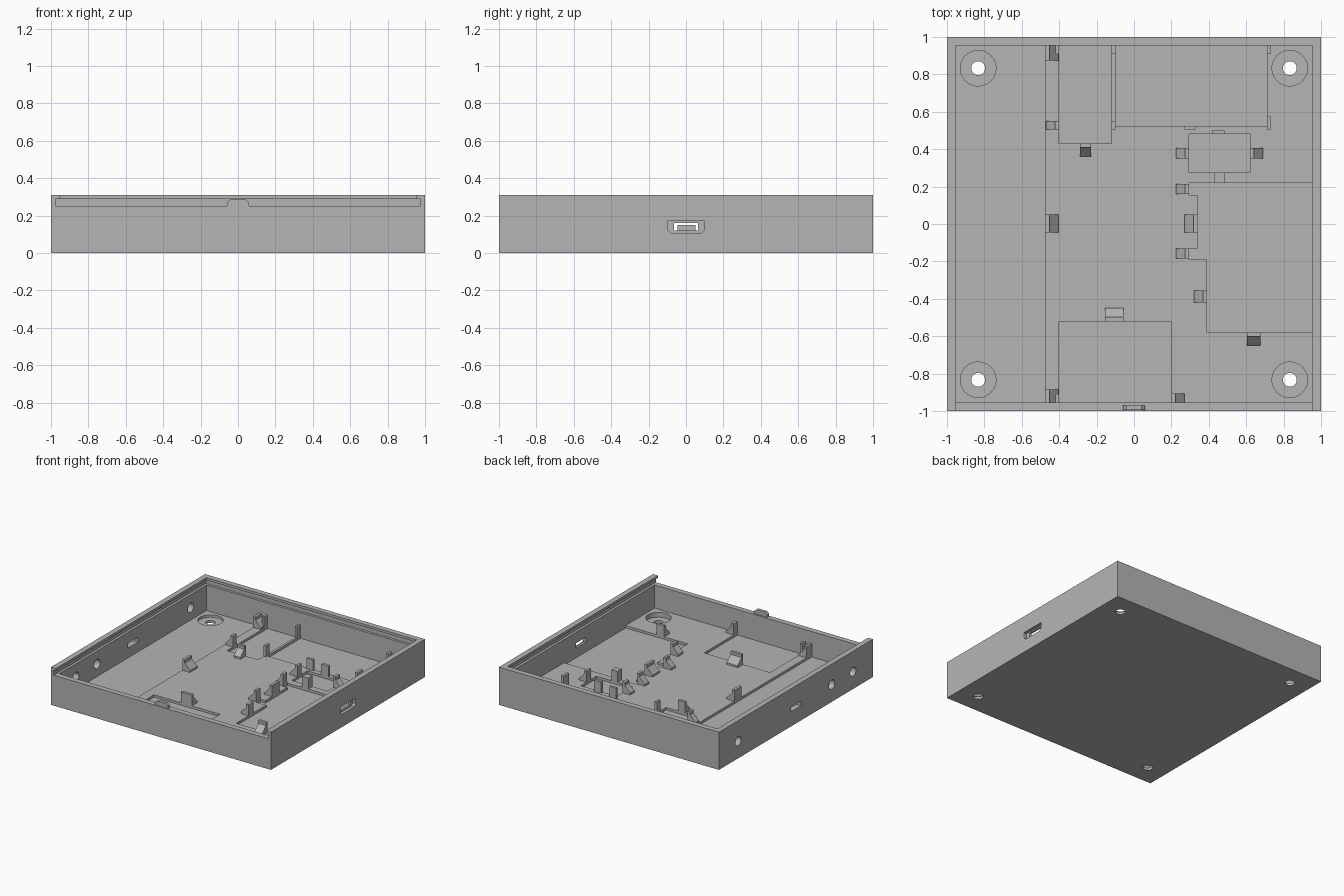
import bpy, bmesh, math

if "Cube" in bpy.data.objects:
    bpy.data.objects.remove(bpy.data.objects["Cube"], do_unlink=True)

grey = bpy.data.materials.new("plain grey plastic")
grey.use_nodes = True
grey.diffuse_color = (0.46, 0.46, 0.46, 1)
grey.node_tree.nodes["Principled BSDF"].inputs["Base Color"].default_value = (0.46, 0.46, 0.46, 1)

LOW, MID, RIM = 0.04, 0.06, 0.31   # pocket floor, raised floor, wall top
IN = 0.955                         # inner wall face
POST = 0.15                        # top of the holding posts


def prism(name, pts, axis, lo, hi):
    """Extrude a 2D outline along an axis (0, 1 or 2)."""
    def place(p, t):
        c = list(p)
        c.insert(axis, t)
        return c
    bm = bmesh.new()
    face = bm.faces.new([bm.verts.new(place(p, lo)) for p in pts])
    new = bmesh.ops.extrude_face_region(bm, geom=[face])["geom"]
    shift = place((0, 0), hi - lo)
    bmesh.ops.translate(bm, vec=shift, verts=[v for v in new if isinstance(v, bmesh.types.BMVert)])
    bmesh.ops.recalc_face_normals(bm, faces=bm.faces)
    mesh = bpy.data.meshes.new(name)
    bm.to_mesh(mesh)
    bm.free()
    mesh.materials.append(grey)
    obj = bpy.data.objects.new(name, mesh)
    bpy.context.collection.objects.link(obj)
    return obj


def box(name, x0, x1, y0, y1, z0, z1):
    return prism(name, [(x0, y0), (x1, y0), (x1, y1), (x0, y1)], 2, z0, z1)


def disc(name, u, v, r, axis, lo, hi, n=32):
    ring = [(u + r * math.cos(2 * math.pi * i / n), v + r * math.sin(2 * math.pi * i / n)) for i in range(n)]
    return prism(name, ring, axis, lo, hi)


def cut(target, cutter):
    mod = target.modifiers.new("cut", "BOOLEAN")
    mod.operation, mod.solver, mod.object = "DIFFERENCE", "EXACT", cutter
    bpy.context.view_layer.update()
    graph = bpy.context.evaluated_depsgraph_get()
    mesh = bpy.data.meshes.new_from_object(target.evaluated_get(graph))
    target.modifiers.clear()
    target.data = mesh
    bpy.data.objects.remove(cutter, do_unlink=True)


# Tray body with main cavity
tray = box("tray", -1, 1, -1, 1, 0, RIM)
cut(tray, box("cavity", -IN, IN, -IN, IN, MID, 0.5))

# Sliding lid opening and its groove, open at the front
cut(tray, box("lid_opening", -IN, IN, -1.2, IN, 0.25, 0.5))
cut(tray, box("lid_groove", -0.975, 0.975, -1.2, 0.975, 0.25, 0.29))

# Recessed floor pockets
pockets = [(-IN, -0.475, -IN, IN), (-0.40, -0.12, 0.43, IN), (-0.10, 0.71, 0.525, IN),
           (0.295, 0.62, 0.275, 0.48), (-0.40, 0.20, -IN, -0.52)]
for p in pockets:
    cut(tray, box("pocket", *p, LOW, 0.1))
outline = [(IN, 0.22), (0.295, 0.22), (0.295, 0.155), (0.34, 0.155), (0.34, -0.13),
           (0.295, -0.13), (0.295, -0.19), (0.39, -0.19), (0.39, -0.58), (IN, -0.58)]
cut(tray, prism("board_pocket", outline, 2, LOW, 0.1))

# Counterbored screw holes
for sx in (-1, 1):
    for sy in (-1, 1):
        cut(tray, disc("counterbore", sx * 0.833, sy * 0.833, 0.095, 2, 0.02, 0.12, 48))
        cut(tray, disc("screw_hole", sx * 0.833, sy * 0.833, 0.037, 2, -0.1, 0.12))

# Right wall port: rounded outer recess and through slot
recess = [(-0.10, 0.17), (-0.10, 0.125), (-0.08, 0.105), (0.08, 0.105), (0.10, 0.125), (0.10, 0.17)]
cut(tray, prism("port_recess", recess, 0, 0.975, 1.1))
cut(tray, box("port_slot", 0.9, 1.1, -0.065, 0.065, 0.12, 0.16))

# Left wall holes and slot
for y in (0.75, -0.465, -0.74):
    cut(tray, disc("wall_hole", y, 0.142, 0.038, 0, -1.1, -0.9))
cut(tray, box("wall_slot", -1.1, -0.9, -0.065, 0.065, 0.12, 0.16))

# Lid catch on the front wall
prism("lid_catch", [(-0.06, 0.245), (-0.06, 0.27), (-0.04, 0.287), (0.04, 0.287),
                    (0.06, 0.27), (0.06, 0.245)], 1, -0.995, -0.97)


def clip(name, edge, side, across, lo, hi):
    """Post at a pocket edge with a sloped buttress on the side away from it."""
    shape = [(0, 0.03), (0, POST), (0.022, POST), (0.022, 0.125), (0.07, 0.075), (0.07, 0.03)]
    prism(name, [(edge + side * d, z) for d, z in shape], across, lo, hi)


# Buttressed clips: edge, outward side, axis of width, width range
clips = {
    "left_board_clip": [(-0.475, 1, 1, 0.875, IN), (-0.475, 1, 1, -0.045, 0.05), (-0.475, 1, 1, -IN, -0.885)],
    "back_module_clip": [(-0.40, -1, 1, 0.505, 0.55), (0.43, -1, 0, -0.29, -0.23)],
    "front_module_clip": [(-0.52, 1, 0, -0.155, -0.055), (0.20, 1, 1, -IN, -0.905)],
    "port_board_clip": [(-0.58, -1, 0, 0.605, 0.675), (0.39, -1, 1, -0.42, -0.355),
                        (0.295, -1, 1, -0.185, -0.13), (0.34, -1, 1, -0.045, 0.05),
                        (0.295, -1, 1, 0.16, 0.215)],
    "small_module_clip": [(0.295, -1, 1, 0.35, 0.405), (0.62, 1, 1, 0.35, 0.405)],
}
for name, items in clips.items():
    for item in items:
        clip(name, *item)

# Plain posts
posts = [(-0.12, -0.10, 0.505, 0.55), (-0.12, -0.10, 0.91, IN), (0.71, 0.733, 0.505, 0.575),
         (0.71, 0.733, 0.91, IN), (0.27, 0.33, 0.505, 0.525), (0.42, 0.485, 0.48, 0.503),
         (0.43, 0.485, 0.22, 0.275), (-0.42, -0.40, 0.91, IN), (-0.42, -0.40, -IN, -0.91)]
for p in posts:
    box("plain_post", *p, 0.03, POST)
